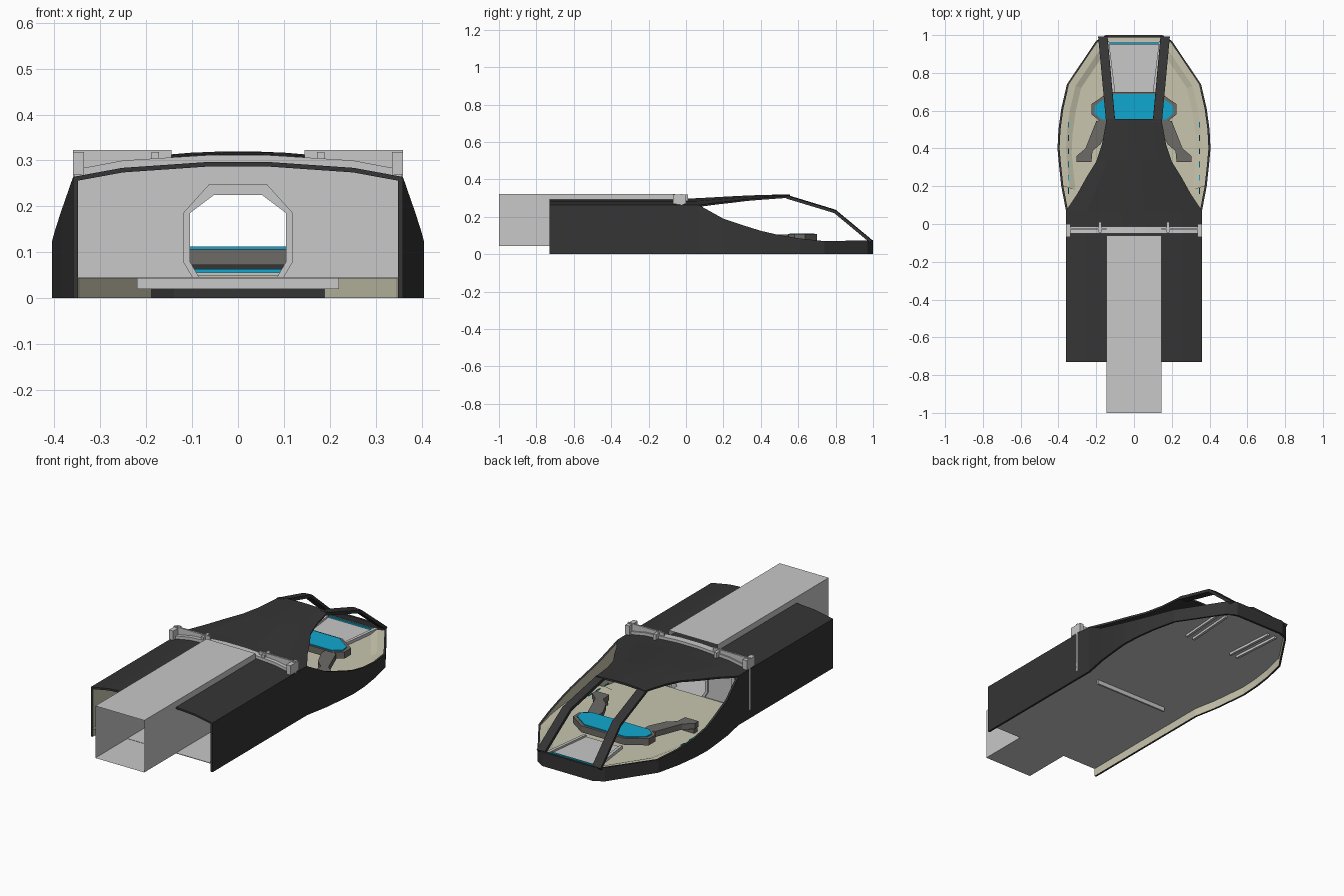
import bpy, bmesh
from mathutils import Vector

cube = bpy.data.objects.get("Cube")
if cube:
    bpy.data.objects.remove(cube, do_unlink=True)


def material(name, r, g, b):
    m = bpy.data.materials.new(name)
    m.use_nodes = True
    m.diffuse_color = (r, g, b, 1)
    m.node_tree.nodes["Principled BSDF"].inputs["Base Color"].default_value = (r, g, b, 1)
    return m


DARK = material("charcoal", .035, .035, .035)
BEIGE = material("beige", .58, .56, .42)
LIGHT = material("light grey", .58, .58, .58)
CONSOLE = material("warm grey", .15, .145, .135)
CYAN = material("cyan", .005, .39, .63)


def finish(name, bm, *mats):
    mesh = bpy.data.meshes.new(name)
    bm.to_mesh(mesh)
    bm.free()
    for m in mats:
        mesh.materials.append(m)
    ob = bpy.data.objects.new(name, mesh)
    bpy.context.collection.objects.link(ob)
    return ob


def prism(name, pts, lo, hi, mat, axis="z", mirror=False):
    """Extrude a plan (axis z) or elevation (axis y) polygon, optionally on both sides."""
    bm = bmesh.new()
    for s in (1, -1) if mirror else (1,):
        if axis == "z":
            vs = [bm.verts.new((s * a, b, lo)) for a, b in pts]
            move = Vector((0, 0, hi - lo))
        else:
            vs = [bm.verts.new((s * a, lo, b)) for a, b in pts]
            move = Vector((0, hi - lo, 0))
        face = bm.faces.new(vs)
        ext = bmesh.ops.extrude_face_region(bm, geom=[face], use_keep_orig=True)
        bmesh.ops.translate(bm, vec=move,
                            verts=[v for v in ext["geom"] if isinstance(v, bmesh.types.BMVert)])
    bmesh.ops.recalc_face_normals(bm, faces=bm.faces)
    return finish(name, bm, mat)


def box(name, x, y, z, mat, mirror=False):
    pts = [(x[0], y[0]), (x[1], y[0]), (x[1], y[1]), (x[0], y[1])]
    return prism(name, pts, z[0], z[1], mat, mirror=mirror)


def sheet(name, rows, mat, thickness=0):
    """Loft rows of points into an upward facing sheet."""
    bm = bmesh.new()
    grid = [[bm.verts.new(p) for p in row] for row in rows]
    for a, b in zip(grid, grid[1:]):
        for i in range(len(a) - 1):
            bm.faces.new((a[i], a[i + 1], b[i + 1], b[i]))
    bm.normal_update()
    if sum(f.normal.z for f in bm.faces) < 0:
        bmesh.ops.reverse_faces(bm, faces=bm.faces)
    ob = finish(name, bm, mat)
    if thickness:
        mod = ob.modifiers.new("thickness", "SOLIDIFY")
        mod.thickness, mod.offset = thickness, -1
    return ob


def mirrored(half):
    """Complete a half outline that runs from x > 0 round to the other side."""
    return half + [(-p[0], *p[1:]) for p in reversed(half)]


# Hull wall: outline with falling top edge, dark outside and beige inside
half = [(.36, -.73, .264), (.36, .07, .262), (.385, .2, .19), (.398, .32, .15),
        (.405, .4, .125), (.4, .5, .102), (.385, .61, .084), (.355, .74, .07),
        (.2, .97, .074), (.15, 1, .076)]
outline = mirrored(half)
inner = mirrored([(x - .011, min(y, .988), z) for x, y, z in half])
bm = bmesh.new()
rings = [[bm.verts.new(c) for c in ((x, y, 0), (x, y, z), (u, v, w), (u, v, 0))]
         for (x, y, z), (u, v, w) in zip(outline, inner)]
for i, (a, b) in enumerate(zip(rings, rings[1:])):
    for k in range(4):
        f = bm.faces.new((a[k], b[k], b[(k + 1) % 4], a[(k + 1) % 4]))
        nose = min(a[0].co.y, b[0].co.y) > .9
        f.material_index = 1 if k == 2 and not nose else 0
for end in (rings[0], rings[-1]):
    bm.faces.new(end)
bmesh.ops.recalc_face_normals(bm, faces=bm.faces)
finish("hull_wall", bm, DARK, BEIGE)

# Roof: faceted arch that narrows forward to the window struts
roof = [(-.73, .36, .297, .264), (0, .36, .297, .264), (.07, .36, .3, .263),
        (.16, .3, .305, .275), (.25, .25, .31, .285), (.33, .2, .314, .295),
        (.42, .17, .317, .302), (.555, .145, .32, .312)]
section = [(-1, 0), (-.7, .6), (-.17, 1), (.17, 1), (.7, .6), (1, 0)]
sheet("roof", [[(t * w, y, e + (c - e) * k) for t, k in section] for y, w, c, e in roof],
      DARK, .01)

# Window struts
for side, s in (("left", 1), ("right", -1)):
    path = [(.54, .1, .148, .317), (.8, .123, .172, .238), (.993, .14, .19, .078)]
    sheet(side + "_window_strut",
          [[(s * a, y, z), (s * b, y, z - .004)] for y, a, b, z in path], DARK, .016)

# Floors and sloping window ledge
prism("main_floor", [(x, y) for x, y, z in inner], .043, .046, LIGHT)
cabin = [(.349, -.01)] + [(x - .011, min(y, .988)) for x, y, z in half[1:]]
prism("cabin_floor", mirrored(cabin), .046, .05, BEIGE)
for side, s in (("left", 1), ("right", -1)):
    sheet(side + "_window_ledge",
          [[(s * (x - .01), y, .066), (s * (x - .045), y - .01, .064),
            (s * (x - .075), y - .02, .051)] for x, y, z in half[2:9]], BEIGE)

# Access corridor: open tube
bm = bmesh.new()
ends = [[bm.verts.new((x, y, z)) for x, z in
         ((-.145, .0445), (.145, .0445), (.145, .323), (-.145, .323))] for y in (-1, -.06)]
for k in range(4):
    n = (k + 1) % 4
    bm.faces.new((ends[0][k], ends[0][n], ends[1][n], ends[1][k]))
bmesh.ops.recalc_face_normals(bm, faces=bm.faces)
finish("corridor_tube", bm, LIGHT)

# Bulkhead with octagonal doorway and raised frame
door = [(.085, .046), (.105, .08), (.105, .185), (.052, .225), (0, .225)]
prism("bulkhead", [(.36, .046), (.36, .323), (.145, .323), (.145, .288), (0, .288)]
      + door[::-1], -.03, -.02, LIGHT, "y", True)
prism("door_frame", door + [(0, .249), (.062, .249), (.12, .185), (.12, .08), (.1, .046)],
      -.045, -.01, LIGHT, "y", True)
box("door_sill", (-.22, .22), (-.03, -.02), (.02, .043), LIGHT)
box("cabin_pillar", (.28, .3), (-.02, .02), (.05, .262), LIGHT, True)

# Arched beam over the roof with brackets
arch = [(.357, .28), (.25, .3), (.06, .312)]
top = mirrored(arch)
prism("roof_beam", top + [(x, z - .02) for x, z in reversed(top)], -.05, -.012, LIGHT, "y")
box("beam_end_bracket", (.335, .36), (-.07, .0), (.268, .318), LIGHT, True)
box("beam_middle_bracket", (.172, .188), (-.045, .01), (.285, .318), LIGHT, True)

# Control console with display and side arms
desk = mirrored([(.18, .545), (.225, .58), (.225, .635), (.13, .7)])
prism("console", desk, .072, .107, CONSOLE)
display = mirrored([(.17, .553), (.21, .587), (.205, .628), (.12, .688)])
prism("console_display", display, .107, .112, CYAN)
arm = [(.135, .555), (.2, .545), (.257, .4), (.304, .36), (.304, .328), (.225, .328),
       (.22, .386), (.177, .423), (.135, .51)]
prism("console_arm", arm, .075, .105, CONSOLE, mirror=True)
box("arm_foot", (.23, .3), (.33, .36), (.05, .075), CONSOLE, True)

# Nose panel, its rails and the runners beneath
prism("nose_panel", mirrored([(.105, .7), (.14, .97)]), .05, .056, LIGHT)
prism("nose_rail", [(.1, .7), (.115, .7), (.15, .97), (.133, .97)], .05, .066, LIGHT,
      mirror=True)
for name, x in (("inner_runner", .115), ("outer_runner", .16)):
    prism(name, [(x, .62), (x + .014, .62), (x + .034, .9), (x + .02, .9)],
          .03, .044, LIGHT, mirror=True)

# Cyan light strips
box("nose_light", (-.135, .135), (.95, .96), (.056, .064), CYAN)
for i in range(6):
    y = .16 + i * .07
    box("side_light_%d" % (i + 1), (.345, .35), (y, y + .03), (.066, .07), CYAN, True)
